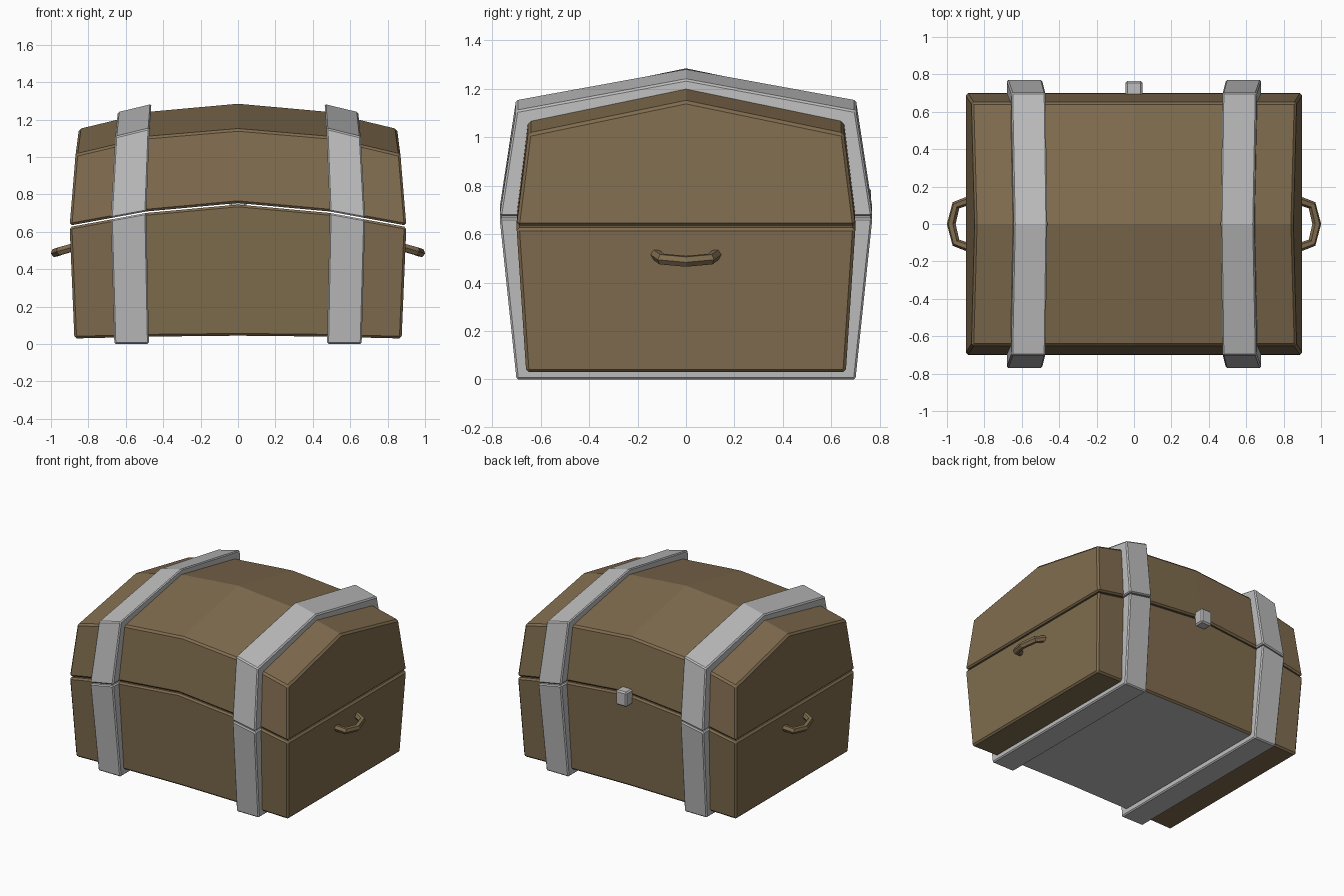
import bpy, bmesh

if "Cube" in bpy.data.objects:
    bpy.data.objects.remove(bpy.data.objects["Cube"])


def material(name, rgb):
    m = bpy.data.materials.new(name)
    m.use_nodes = True
    m.diffuse_color = (*rgb, 1)
    m.node_tree.nodes["Principled BSDF"].inputs["Base Color"].default_value = (*rgb, 1)
    return m


BROWN = material("leather_brown", (0.215, 0.15, 0.077))
GREY = material("metal_grey", (0.51, 0.51, 0.51))

# Heights along the bowed length: x, bottom, seam, eave, ridge
STATIONS = [
    (0.00, 0.045, 0.750, 1.150, 1.285),
    (0.49, 0.040, 0.705, 1.110, 1.243),
    (0.68, 0.035, 0.670, 1.065, 1.200),
    (0.90, 0.030, 0.630, 1.015, 1.150),
]
GAP = 0.004  # half of the seam between box and lid


def section(x, lid, band):
    """Cross-section ring at x; band=1 grows it to the strap outline."""
    bottom, seam, eave, ridge = next(s for s in STATIONS if s[0] == abs(x))[1:]
    ys = 0.70 + 0.07 * band
    if lid:
        ye, ze = 0.652 + 0.05 * band, eave + 0.045 * band
        return [(x, -ys, seam + GAP), (x, ys, seam + GAP), (x * 0.965, ye, ze),
                (x * 0.945, 0, ridge + 0.04 * band), (x * 0.965, -ye, ze)]
    yb, zb = 0.66 + 0.04 * band, bottom * (1 - band)
    return [(x * 0.972, -yb, zb), (x * 0.972, yb, zb),
            (x, ys, seam - GAP), (x, -ys, seam - GAP)]


def finish(ob, bevel):
    mod = ob.modifiers.new("edge_bevel", "BEVEL")
    mod.width, mod.segments = bevel, 1
    mod.limit_method, mod.angle_limit = "ANGLE", 0.6


def loft(name, xs, lid, band, mats, bevel):
    bm = bmesh.new()
    rings = [[bm.verts.new(p) for p in section(x, lid, band)] for x in xs]
    for a, b in zip(rings, rings[1:]):
        n = len(a)
        for i in range(n):
            j = (i + 1) % n
            bm.faces.new((a[i], a[j], b[j], b[i]))
    bm.faces.new(rings[0])
    bm.faces.new(rings[-1])
    bmesh.ops.recalc_face_normals(bm, faces=bm.faces)
    # Metal underside between the straps
    for f in bm.faces:
        c = f.calc_center_median()
        if len(mats) > 1 and f.normal.z < -0.9 and abs(c.x) < 0.49:
            f.material_index = 1
    me = bpy.data.meshes.new(name)
    bm.to_mesh(me)
    bm.free()
    for m in mats:
        me.materials.append(m)
    ob = bpy.data.objects.new(name, me)
    bpy.context.collection.objects.link(ob)
    finish(ob, bevel)
    return ob


# Box and lid
length = [-0.90, -0.68, -0.49, 0.0, 0.49, 0.68, 0.90]
loft("chest_box", length, False, 0, [BROWN, GREY], 0.012)
loft("chest_lid", length, True, 0, [BROWN], 0.012)

for side, sign in (("left", 1), ("right", -1)):
    # Straps, split at the seam
    span = [0.49 * sign, 0.68 * sign]
    loft(side + "_lower_strap", span, False, 1, [GREY], 0.008)
    loft(side + "_upper_strap", span, True, 1, [GREY], 0.008)

    # Carrying handle
    cu = bpy.data.curves.new(side + "_handle", "CURVE")
    cu.dimensions = "3D"
    cu.bevel_depth, cu.bevel_resolution = 0.024, 1
    cu.use_fill_caps = True
    sp = cu.splines.new("POLY")
    path = [(0.87, -0.13, 0.52), (0.952, -0.1, 0.497), (0.977, 0, 0.488),
            (0.952, 0.1, 0.497), (0.87, 0.13, 0.52)]
    sp.points.add(len(path) - 1)
    for pt, (x, y, z) in zip(sp.points, path):
        pt.co = (x * sign, y, z, 1)
    sp.use_smooth = False
    cu.materials.append(BROWN)
    bpy.context.collection.objects.link(bpy.data.objects.new(side + "_handle", cu))

# Latch at the back
bpy.ops.mesh.primitive_cube_add(size=1, location=(0, 0.725, 0.735))
latch = bpy.context.object
latch.name = "back_latch"
latch.scale = (0.09, 0.08, 0.11)
bpy.ops.object.transform_apply(location=False, rotation=False, scale=True)
latch.data.materials.append(GREY)
finish(latch, 0.01)
